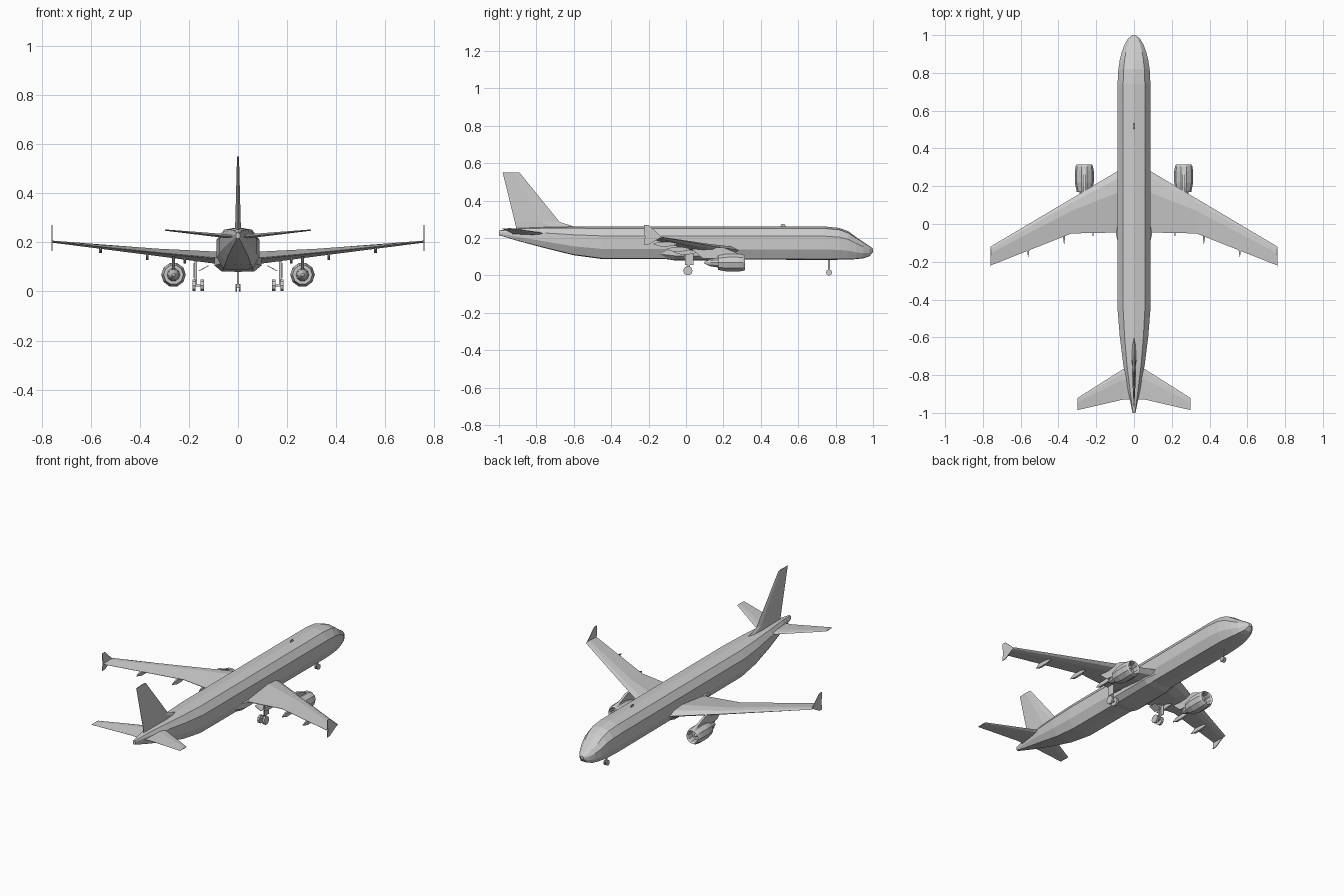
import bpy, bmesh, math
from mathutils import Vector, Matrix

cube = bpy.data.objects.get("Cube")
if cube:
    bpy.data.objects.remove(cube, do_unlink=True)

grey = bpy.data.materials.new("light_grey")
grey.use_nodes = True
COLOUR = (0.6, 0.6, 0.6, 1)
grey.diffuse_color = COLOUR
grey.node_tree.nodes["Principled BSDF"].inputs["Base Color"].default_value = COLOUR


def finish(name, bm, mirror=False):
    bmesh.ops.recalc_face_normals(bm, faces=bm.faces)
    mesh = bpy.data.meshes.new(name)
    bm.to_mesh(mesh)
    bm.free()
    mesh.materials.append(grey)
    ob = bpy.data.objects.new(name, mesh)
    bpy.context.collection.objects.link(ob)
    if mirror:
        ob.modifiers.new("both_sides", 'MIRROR')
    return ob


def loft(name, rings, mirror=False):
    """Skin a list of equal-length rings and cap both ends."""
    bm = bmesh.new()
    rows = [[bm.verts.new(p) for p in ring] for ring in rings]
    n = len(rows[0])
    for a, b in zip(rows, rows[1:]):
        for i in range(n):
            j = (i + 1) % n
            bm.faces.new((a[i], a[j], b[j], b[i]))
    bm.faces.new(rows[0])
    bm.faces.new(rows[-1])
    return finish(name, bm, mirror)


def box(name, centre, size, mirror=False, tilt=0):
    bm = bmesh.new()
    m = Matrix.Translation(centre) @ Matrix.Rotation(tilt, 4, 'Y') @ Matrix.Diagonal((*size, 1))
    bmesh.ops.create_cube(bm, size=1, matrix=m)
    return finish(name, bm, mirror)


def wheel(name, centre, radius, width, mirror=False):
    bm = bmesh.new()
    m = Matrix.Translation(centre) @ Matrix.Rotation(math.pi / 2, 4, 'Y')
    bmesh.ops.create_cone(bm, cap_ends=True, segments=10, radius1=radius, radius2=radius,
                          depth=width, matrix=m)
    return finish(name, bm, mirror)


def plate(name, outline, x, thick, mirror=False):
    """Upright plate from a (y, z) outline."""
    return loft(name, [[(x + s * thick / 2, y, z) for y, z in outline] for s in (-1, 1)], mirror)


def foil(x, lead, trail, z, thick):
    """Wing section at one span station."""
    c = lead - trail
    shape = [(0, 0), (.12, .4), (.35, .55), (1, .04), (1, -.04), (.35, -.45), (.12, -.35)]
    return [(x, lead - c * u, z + thick * v) for u, v in shape]


# Fuselage: faceted tube; stations are y, half width, top, bottom
half = [(0, 1), (.66, .94), (1, .71), (1, .31), (.7, .02), (0, 0)]
section = half + [(-u, v) for u, v in reversed(half[1:-1])]
stations = [(-1, .008, .24, .215), (-.9, .028, .253, .185), (-.75, .056, .26, .145),
            (-.6, .075, .262, .108), (-.45, .087, .262, .088), (.74, .087, .262, .083),
            (.82, .083, .254, .084), (.87, .075, .235, .085), (.91, .065, .205, .087),
            (.95, .05, .178, .092), (.98, .032, .158, .102), (1, .01, .143, .125)]
loft("fuselage", [[(w * u, y, b + (t - b) * v) for u, v in section] for y, w, t, b in stations])

# Wing box under the belly
loft("belly_fairing", [[(w * u, y, b + (.16 - b) * v) for u, v in section]
                       for y, w, b in [(-.18, .06, .1), (-.06, .095, .08),
                                       (.2, .095, .08), (.32, .06, .1)]])

# Main wings with a trailing edge kink, and tip fences
loft("main_wings", [foil(.04, .31, -.045, .13, .055), foil(.087, .28, -.045, .135, .05),
                    foil(.33, .135, -.05, .158, .03), foil(.76, -.12, -.22, .203, .008)], True)
plate("wing_tip_fence", [(-.13, .205), (-.2, .27), (-.225, .27), (-.22, .205),
                         (-.225, .165), (-.2, .165)], .758, .004, True)

# Tail surfaces
loft("tailplane", [foil(.01, -.74, -.93, .222, .02), foil(.06, -.77, -.93, .226, .016),
                   foil(.298, -.92, -.985, .25, .005)], True)


def fin_ring(z, lead, trail, w):
    c = lead - trail
    return [(s * w, lead - c * u, z) for u, s in
            [(0, 0), (.15, .7), (.4, 1), (1, .08), (1, -.08), (.4, -1), (.15, -.7)]]


loft("tail_fin", [fin_ring(.24, -.58, -.91, .012), fin_ring(.262, -.6, -.91, .012),
                  fin_ring(.285, -.675, -.915, .011), fin_ring(.55, -.89, -.98, .004)])

# Engines: nacelle with hollow intake, and exhaust cone
EX, EZ, SIDES = .263, .068, 10


def engine_ring(y, r):
    return [(EX + r * math.cos(math.tau * i / SIDES), y, EZ + r * math.sin(math.tau * i / SIDES))
            for i in range(SIDES)]


loft("engine_nacelle", [engine_ring(y, r) for y, r in
                        [(.17, .03), (.17, .04), (.22, .05), (.28, .05), (.305, .046),
                         (.316, .04), (.305, .035), (.27, .035)]], True)
loft("engine_exhaust", [engine_ring(y, r) for y, r in [(.1, .006), (.13, .02), (.19, .03)]], True)
loft("intake_spinner", [engine_ring(y, r) for y, r in [(.265, .014), (.295, .003)]], True)
plate("engine_pylon", [(.29, .112), (.2, .15), (.02, .15), (.09, .09), (.2, .09)], EX, .014, True)

# Flap track fairings
for i, (x, y, z) in enumerate([(.217, -.01, .125), (.37, -.05, .14), (.56, -.12, .168)]):
    loft(f"flap_fairing_{i + 1}",
         [[(x + a * r, y + d, z + b * r * 2) for a, b in [(-1, -1), (1, -1), (1, 1), (-1, 1)]]
          for d, r in [(-.055, .001), (-.02, .006), (.03, .006), (.07, .002)]], True)

# Main landing gear
box("main_gear_strut", (.172, .015, .075), (.01, .014, .1), True)
box("main_gear_leg_door", (.18, .018, .085), (.004, .045, .06), True)
box("main_gear_axle", (.163, .01, .025), (.045, .008, .008), True)
box("main_gear_bay_door", (.14, .015, .094), (.045, .05, .003), True, .5)
for label, x in [("inner", .146), ("outer", .179)]:
    wheel(f"{label}_main_wheel", (x, .01, .025), .025, .013, True)

# Nose landing gear
box("nose_gear_strut", (0, .765, .055), (.008, .01, .08))
wheel("nose_wheels", (.007, .765, .016), .016, .007, True)

# Roof antenna
plate("roof_antenna", [(.5, .255), (.51, .275), (.525, .275), (.54, .255)], 0, .003)
